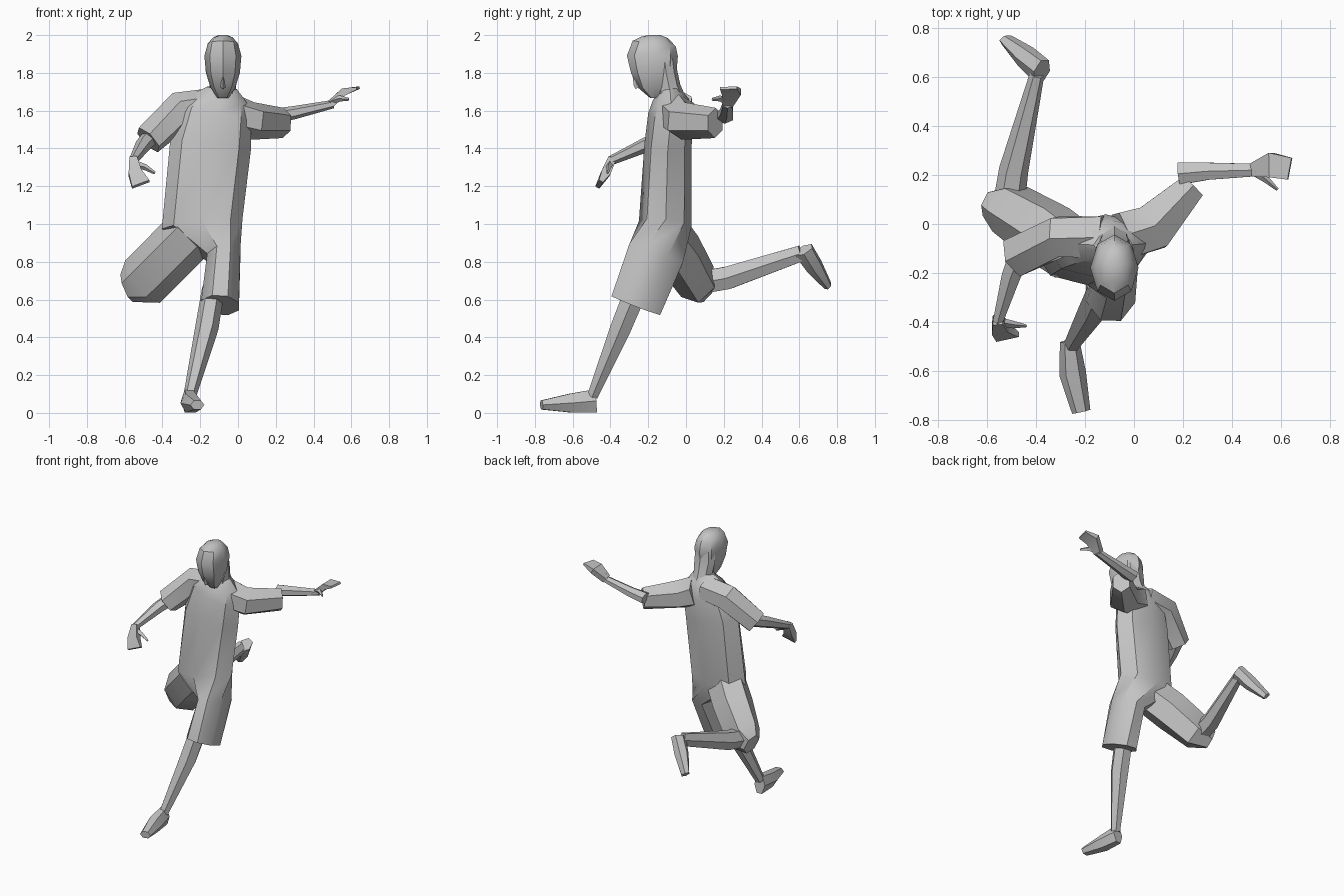
import bpy, bmesh, math
from mathutils import Vector

cube = bpy.data.objects.get("Cube")
if cube:
    bpy.data.objects.remove(cube)

grey = bpy.data.materials.new("plain grey")
grey.use_nodes = True
colour = (0.55, 0.55, 0.55, 1)
grey.diffuse_color = colour
grey.node_tree.nodes["Principled BSDF"].inputs["Base Color"].default_value = colour

X, Y, Z = Vector((1, 0, 0)), Vector((0, 1, 0)), Vector((0, 0, 1))


def unit_polygon(sides, phase):
    """Regular polygon stretched so that it reaches 1 on both axes."""
    angles = [math.tau * (i + phase) / sides for i in range(sides)]
    wide = max(abs(math.cos(a)) for a in angles)
    high = max(abs(math.sin(a)) for a in angles)
    return [(math.cos(a) / wide, math.sin(a) / high) for a in angles]


def limb(name, stations, across=X, sides=6, phase=0.0, smooth=35):
    """Loft polygon rings along stations of (centre, half width along across,
    other half width, optional own phase)."""
    centres = [Vector(s[0]) for s in stations]
    bm = bmesh.new()
    rings = []
    for i, (_, a, b, *turn) in enumerate(stations):
        ahead = centres[min(i + 1, len(centres) - 1)]
        behind = centres[max(i - 1, 0)]
        along = (ahead - behind).normalized()
        u = Vector(across)
        u = (u - along * u.dot(along)).normalized()
        v = along.cross(u)
        rings.append([bm.verts.new(centres[i] + u * a * p + v * b * q)
                      for p, q in unit_polygon(sides, turn[0] if turn else phase)])
    for low, high in zip(rings, rings[1:]):
        for k in range(sides):
            n = (k + 1) % sides
            bm.faces.new((low[k], low[n], high[n], high[k]))
    bm.faces.new(rings[0][::-1])
    bm.faces.new(rings[-1])
    bmesh.ops.recalc_face_normals(bm, faces=bm.faces)
    mesh = bpy.data.meshes.new(name)
    bm.to_mesh(mesh)
    bm.free()
    mesh.materials.append(grey)
    obj = bpy.data.objects.new(name, mesh)
    bpy.context.collection.objects.link(obj)
    bpy.ops.object.select_all(action="DESELECT")
    obj.select_set(True)
    bpy.context.view_layer.objects.active = obj
    bpy.ops.object.shade_smooth_by_angle(angle=math.radians(smooth))


# Head with a pointed chin, and the hair running down the nape
limb("head", [
    ((-.08, -.17, 1.668), .03, .02),
    ((-.08, -.172, 1.72), .065, .08),
    ((-.08, -.17, 1.80), .09, .12),
    ((-.08, -.178, 1.89), .098, .135),
    ((-.08, -.168, 1.955), .08, .115),
    ((-.08, -.165, 1.988), .052, .07),
    ((-.08, -.165, 2.0), .022, .03)], sides=8)
limb("nape", [
    ((-.08, -.075, 1.60), .085, .085),
    ((-.08, -.08, 1.66), .068, .08),
    ((-.08, -.09, 1.73), .07, .06),
    ((-.08, -.105, 1.80), .08, .06),
    ((-.08, -.115, 1.88), .075, .06)], sides=8)
limb("nose", [
    ((-.08, -.25, 1.725), .014, .02),
    ((-.08, -.26, 1.74), .01, .018),
    ((-.08, -.28, 1.80), .004, .005)], sides=4)

# Shirt body running down into the left trouser leg, whose front is flat
limb("body_and_left_trouser", [
    ((-.095, -.265, .57), .10, .138, -.5),
    ((-.075, -.16, .84), .09, .15, -.5),
    ((-.19, -.11, 1.0), .215, .14),
    ((-.145, -.095, 1.42), .215, .125),
    ((-.115, -.08, 1.58), .19, .12),
    ((-.09, -.08, 1.66), .15, .095),
    ((-.085, -.085, 1.72), .08, .05)], sides=8)

# Right trouser leg, folded back at the knee
limb("right_trouser", [
    ((-.235, -.12, .965), .145, .11),
    ((-.35, -.04, .85), .145, .115),
    ((-.505, .06, .695), .145, .095),
    ((-.59, .085, .66), .08, .05)], across=Z - X)

# Sleeves
limb("right_sleeve", [
    ((-.13, -.055, 1.63), .09, .085),
    ((-.30, -.05, 1.605), .10, .08),
    ((-.475, -.13, 1.445), .085, .08)], across=Z)
limb("left_sleeve", [
    ((-.05, -.05, 1.585), .11, .095),
    ((.075, -.015, 1.545), .10, .095),
    ((.24, .155, 1.535), .08, .055)], across=Z)

# Forearms and hands
limb("right_forearm", [
    ((-.46, -.11, 1.46), .045, .045),
    ((-.50, -.21, 1.42), .04, .038),
    ((-.555, -.40, 1.335), .025, .02)], across=Z)
limb("right_palm", [
    ((-.555, -.39, 1.35), .02, .022),
    ((-.545, -.425, 1.27), .035, .025),
    ((-.515, -.46, 1.21), .05, .012)], sides=4, phase=.5)
limb("right_thumb", [
    ((-.55, -.40, 1.32), .02, .02),
    ((-.49, -.41, 1.30), .016, .015),
    ((-.44, -.415, 1.27), .008, .006)], across=Z, sides=4)
limb("left_forearm", [
    ((.185, .205, 1.57), .04, .045),
    ((.30, .215, 1.59), .035, .035),
    ((.505, .22, 1.635), .022, .025)], across=Z)
limb("left_palm", [
    ((.49, .22, 1.635), .027, .02),
    ((.56, .24, 1.70), .05, .02),
    ((.635, .225, 1.72), .045, .007)], across=Y, sides=4, phase=.5)
limb("left_thumb", [
    ((.50, .21, 1.65), .02, .02),
    ((.54, .18, 1.665), .016, .014),
    ((.585, .14, 1.66), .008, .006)], across=Z, sides=4)

# Shins
limb("left_shin", [
    ((-.13, -.26, .66), .06, .06),
    ((-.165, -.345, .45), .062, .055),
    ((-.255, -.495, .09), .034, .028)])
limb("right_shin", [
    ((-.51, .08, .69), .065, .06),
    ((-.49, .22, .715), .06, .06),
    ((-.395, .61, .845), .03, .042)])

# Shoes
limb("left_shoe", [
    ((-.262, -.478, .063), .04, .062),
    ((-.25, -.61, .052), .055, .05),
    ((-.215, -.765, .042), .038, .024)])
limb("right_shoe", [
    ((-.375, .622, .862), .05, .04),
    ((-.44, .68, .775), .042, .05),
    ((-.52, .75, .675), .02, .035)], across=(.2, .9, .35), phase=.5)
